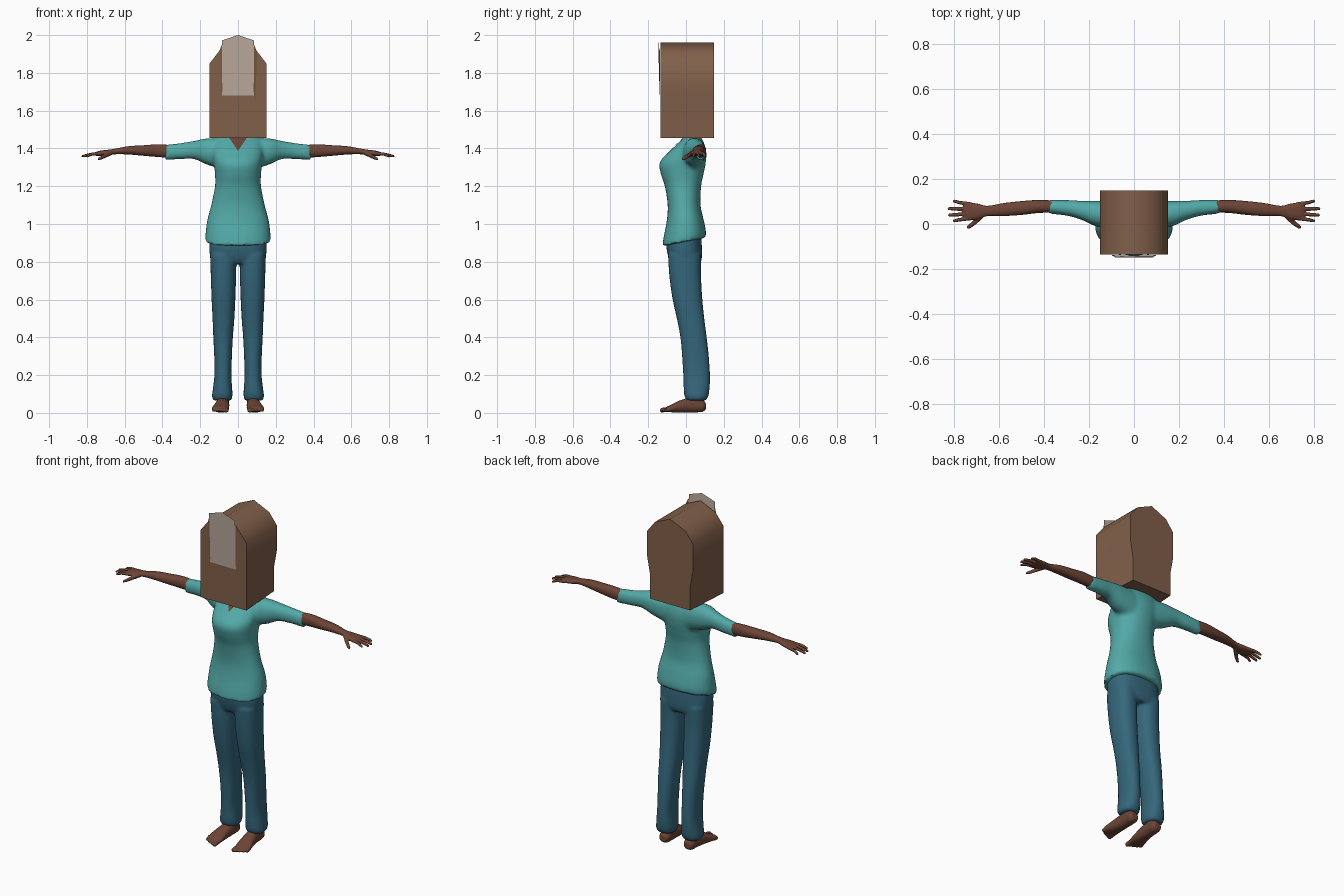
import bpy, bmesh, math
from mathutils import Vector
from mathutils.bvhtree import BVHTree

if "Cube" in bpy.data.objects:
    bpy.data.objects.remove(bpy.data.objects["Cube"])


def mat(name, r, g, b):
    m = bpy.data.materials.new(name)
    m.diffuse_color = (r, g, b, 1)
    m.use_nodes = True
    m.node_tree.nodes["Principled BSDF"].inputs["Base Color"].default_value = m.diffuse_color
    return m


SKIN = mat("skin", 0.15, 0.058, 0.036)
SHIRT = mat("shirt_cloth", 0.085, 0.40, 0.39)
DENIM = mat("trouser_cloth", 0.035, 0.135, 0.20)
BOX = mat("head_brown", 0.22, 0.115, 0.068)
PALE = mat("pale", 0.50, 0.40, 0.33)


def smooth_rows(rows, k=4):
    """Catmull-Rom interpolation between the given stations."""
    out = []
    for i in range(len(rows) - 1):
        p0, p1 = rows[max(i - 1, 0)], rows[i]
        p2, p3 = rows[i + 1], rows[min(i + 2, len(rows) - 1)]
        for j in range(k):
            t = j / k
            out.append([0.5 * (2 * b + (c - a) * t + (2 * a - 5 * b + 4 * c - d) * t * t
                               + (3 * b - a - 3 * c + d) * t ** 3)
                        for a, b, c, d in zip(p0, p1, p2, p3)])
    return out + [list(rows[-1])]


def loft(bm, rows, axis, n=24, power=2.2, side=1):
    """Rows are (t, u, v, ru, rv[, tilt]); t runs along the axis."""
    rings = []
    for r in smooth_rows(rows):
        t, u, v, ru, rv = r[:5]
        tilt = r[5] if len(r) > 5 else 0
        ring = []
        for i in range(n):
            a = 2 * math.pi * i / n
            c, s = math.cos(a), math.sin(a)
            du = ru * math.copysign(abs(c) ** (2 / power), c)
            dv = rv * math.copysign(abs(s) ** (2 / power), s)
            p = {"z": (u + du, v + dv, t + tilt * dv),
                 "x": (t, u + du, v + dv),
                 "y": (u + du, t, v + dv)}[axis]
            ring.append(bm.verts.new((p[0] * side, p[1], p[2])))
        rings.append(ring)
    for a, b in zip(rings, rings[1:]):
        for i in range(n):
            j = (i + 1) % n
            bm.faces.new((a[i], a[j], b[j], b[i]))
    bm.faces.new(rings[0])
    bm.faces.new(rings[-1])


def finish(name, bm, material, voxel=0, smooth=2, angle=40):
    """Make an object, optionally fusing its overlapping lofts."""
    bmesh.ops.recalc_face_normals(bm, faces=bm.faces)
    me = bpy.data.meshes.new(name)
    bm.to_mesh(me)
    bm.free()
    ob = bpy.data.objects.new(name, me)
    bpy.context.collection.objects.link(ob)
    me.materials.append(material)
    bpy.ops.object.select_all(action='DESELECT')
    ob.select_set(True)
    bpy.context.view_layer.objects.active = ob
    if voxel:
        m = ob.modifiers.new("fuse", 'REMESH')
        m.mode, m.voxel_size = 'VOXEL', voxel
        m = ob.modifiers.new("relax", 'SMOOTH')
        m.factor, m.iterations = 0.5, smooth
        bpy.ops.object.convert(target='MESH')
    bpy.ops.object.shade_smooth_by_angle(angle=math.radians(angle))
    return ob


# Shirt: torso (z, half width, front y, back y, tilt) and two sleeves
torso = [(0.905, .173, -.125, .105, .2), (0.95, .172, -.118, .105, .15), (1.02, .163, -.102, .093, .05),
         (1.10, .142, -.097, .077, 0), (1.20, .122, -.112, .080, 0), (1.26, .122, -.132, .092, 0),
         (1.325, .128, -.140, .105, 0), (1.38, .135, -.092, .108, 0), (1.43, .13, -.040, .095, 0),
         (1.468, .10, .0, .075, 0)]
bm = bmesh.new()
loft(bm, [(z, 0, (f + b) / 2, w, (b - f) / 2, t) for z, w, f, b, t in torso], "z", 36)
for s in (1, -1):
    loft(bm, [(.06, .045, 1.37, .055, .085), (.16, .045, 1.383, .058, .071), (.23, .06, 1.392, .043, .049),
              (.30, .072, 1.386, .035, .043), (.385, .077, 1.379, .031, .040)], "x", side=s)
shirt = finish("shirt", bm, SHIRT, 0.011, 4)

# V neckline laid over the shirt front
tree = BVHTree.FromObject(shirt, bpy.context.evaluated_depsgraph_get())
bm = bmesh.new()
grid = []
for k in range(8):
    t = k / 7
    row = []
    for c in range(-3, 4):
        x, z = 0.052 * (0.04 + 0.96 * t) * c / 3, 1.39 + 0.075 * t
        hit = tree.ray_cast(Vector((x, -1, z)), Vector((0, 1, 0)))[0]
        row.append(bm.verts.new((x, (hit.y if hit else 0.01) - 0.004, z)))
    grid.append(row)
for a, b in zip(grid, grid[1:]):
    for i in range(6):
        bm.faces.new((a[i], a[i + 1], b[i + 1], b[i]))
finish("neckline", bm, SKIN)

# Neck
bm = bmesh.new()
loft(bm, [(1.42, 0, .04, .055, .04), (1.46, 0, .035, .05, .045), (1.50, 0, .03, .05, .045)], "z")
finish("neck", bm, SKIN)

# Trousers: hips and two legs
bm = bmesh.new()
loft(bm, [(.79, 0, .0, .135, .075), (.82, 0, -.004, .147, .088), (.88, 0, -.01, .152, .094),
          (.94, 0, -.01, .148, .09)], "z", 36, 2.5)
for s in (1, -1):
    loft(bm, [(.065, .083, .055, .046, .05), (.085, .084, .055, .054, .062), (.12, .082, .056, .052, .068),
              (.20, .080, .056, .045, .071), (.30, .079, .050, .047, .071), (.40, .079, .040, .052, .070),
              (.50, .077, .024, .058, .073), (.60, .077, .008, .063, .079), (.72, .077, -.004, .067, .084),
              (.84, .078, -.008, .070, .088)], "z", 24, 2.3, s)
finish("trousers", bm, DENIM, 0.009, 3)

for s, label in ((1, "left"), (-1, "right")):
    # Forearm, palm, fingers and thumb
    bm = bmesh.new()
    loft(bm, [(.33, .077, 1.382, .026, .034), (.42, .078, 1.388, .029, .034), (.50, .071, 1.389, .031, .028),
              (.58, .064, 1.390, .029, .022), (.65, .058, 1.384, .023, .015), (.69, .056, 1.378, .034, .015),
              (.73, .056, 1.374, .040, .014), (.755, .058, 1.371, .034, .010)], "x", 20, side=s)
    for y0, y1, x1 in ((.088, .101, .805), (.068, .068, .828), (.046, .040, .826), (.025, .014, .805)):
        loft(bm, [(.725, y0, 1.373, .0095, .010), (.77, (y0 + y1) / 2, 1.370, .0085, .009),
                  (x1 - .008, y1, 1.360, .0075, .0075), (x1, y1, 1.358, .004, .004)], "x", 10, 2, s)
    loft(bm, [(.665, .045, 1.378, .013, .012), (.695, .018, 1.365, .014, .012), (.725, -.006, 1.350, .012, .010),
              (.742, -.016, 1.342, .007, .006)], "x", 10, 2, s)
    finish(label + "_arm", bm, SKIN, 0.0045, 1, 60)

    # Foot with ankle and toes
    bm = bmesh.new()
    loft(bm, [(.105, .08, .035, .020, .018), (.085, .08, .037, .032, .032), (.03, .081, .042, .035, .040),
              (-.03, .086, .034, .040, .033), (-.075, .092, .024, .046, .021), (-.105, .094, .019, .043, .013)],
         "y", 20, side=s)
    loft(bm, [(.03, .08, .06, .032, .036), (.08, .08, .055, .033, .038), (.14, .08, .055, .034, .04)], "z", 20, side=s)
    for i in range(5):
        r = .013 if i == 0 else .009
        x, tip = .062 + .0165 * i, -.137 + .004 * i ** 1.5
        loft(bm, [(-.08, x, .020, r, r), (tip + .02, x, .016, r, r), (tip + .006, x, .014, r, r),
                  (tip, x, .013, r * .6, r * .6)], "y", 10, 2, s)
    finish(label + "_foot", bm, SKIN, 0.005, 1, 60)

# Head box: front profile (x, z, back x) swept along y, narrower low at the back
half = [(.15, 1.455, .130), (.15, 1.59, .130), (.15, 1.70, .15), (.15, 1.85, .15), (.10, 1.915, .10)]
bm = bmesh.new()
prof = half + [(0, 1.96, 0)] + [(-a, z, -b) for a, z, b in reversed(half)]
front = [bm.verts.new((a, -.136, z)) for a, z, b in prof]
back = [bm.verts.new((b, .148, z)) for a, z, b in prof]
for i in range(len(prof)):
    j = (i + 1) % len(prof)
    bm.faces.new((front[i], front[j], back[j], back[i]))
bm.faces.new(front)
bm.faces.new(back)
finish("head_box", bm, BOX, angle=50)

# Pale front plate, leaning forward, with narrow side flaps
bm = bmesh.new()
rows = [[bm.verts.new((x, y, z + (peak if x == 0 else 0))) for x in (-.085, 0, .085)]
        for y, z, peak in ((-.139, 1.68, 0), (-.143, 1.82, 0), (-.148, 1.972, .028))]
for a, b in zip(rows, rows[1:]):
    for i in range(2):
        bm.faces.new((a[i], a[i + 1], b[i + 1], b[i]))
finish("face_plate", bm, PALE, angle=10)
for s, label in ((1, "left"), (-1, "right")):
    bm = bmesh.new()
    bm.faces.new([bm.verts.new((s * x, y, z)) for x, y, z in
                  ((.085, -.147, 1.95), (.101, -.137, 1.91), (.092, -.137, 1.655), (.083, -.140, 1.70))])
    finish(label + "_plate_flap", bm, BOX)
